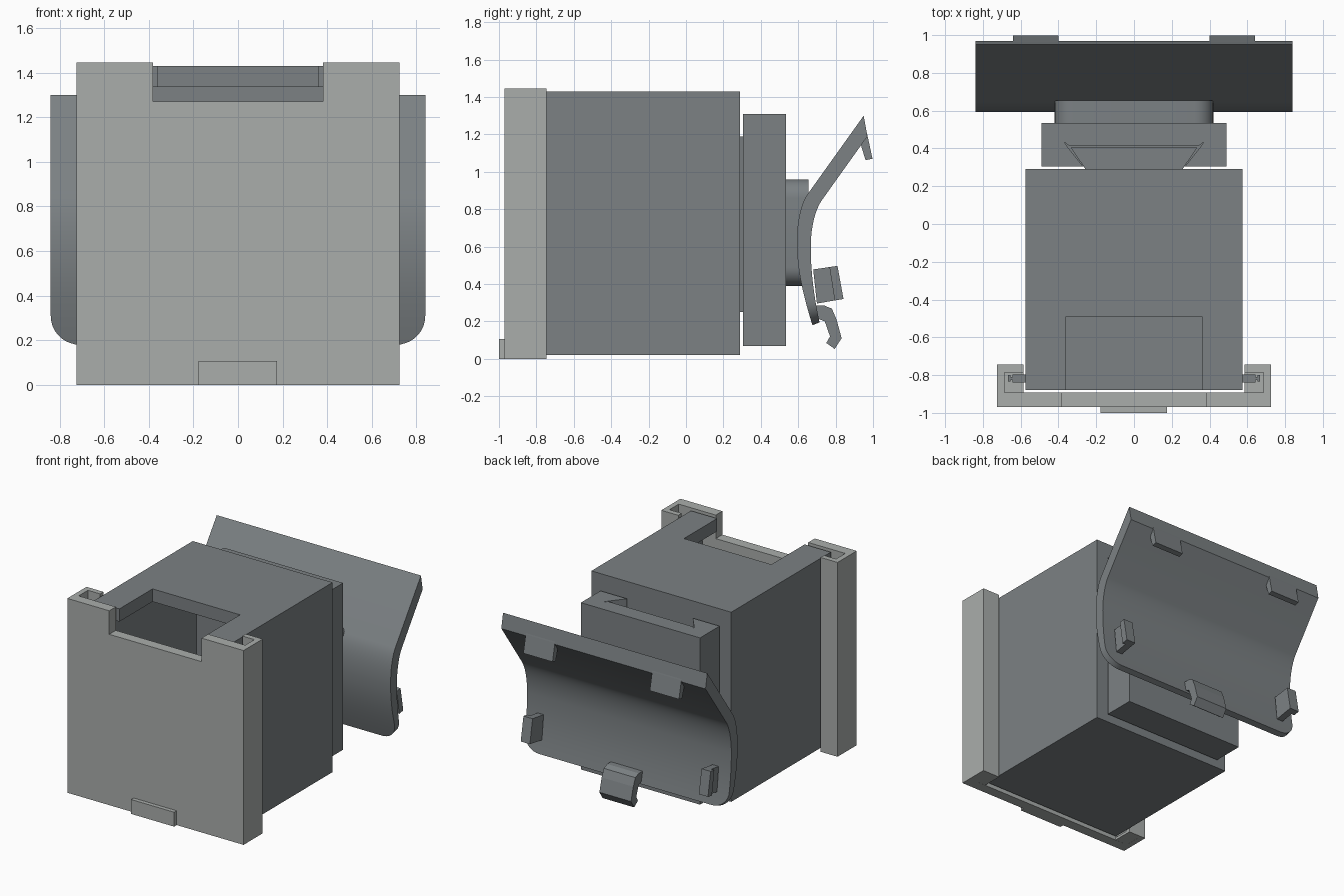
import bpy, bmesh, math
from mathutils import Vector

if "Cube" in bpy.data.objects:
    bpy.data.objects.remove(bpy.data.objects["Cube"])


def material(name, rgb):
    m = bpy.data.materials.new(name)
    m.diffuse_color = (*rgb, 1)
    m.use_nodes = True
    m.node_tree.nodes["Principled BSDF"].inputs["Base Color"].default_value = m.diffuse_color
    return m


LIGHT = material("light grey", (0.40, 0.42, 0.41))
DARK = material("slate grey", (0.20, 0.22, 0.23))


def finish(name, bm, mat):
    bmesh.ops.recalc_face_normals(bm, faces=bm.faces)
    me = bpy.data.meshes.new(name)
    bm.to_mesh(me)
    bm.free()
    ob = bpy.data.objects.new(name, me)
    bpy.context.collection.objects.link(ob)
    me.materials.append(mat)
    return ob


def prism(name, pts, axis, lo, hi, mat=DARK):
    """Extrude a 2D outline along an axis: X takes (y,z), Y takes (x,z), Z takes (x,y)."""
    place = {'X': lambda a, b, t: (t, a, b),
             'Y': lambda a, b, t: (a, t, b),
             'Z': lambda a, b, t: (a, b, t)}[axis]
    bm = bmesh.new()
    ends = [[bm.verts.new(place(a, b, t)) for a, b in pts] for t in (lo, hi)]
    for e in ends:
        bm.faces.new(e)
    n = len(pts)
    for i in range(n):
        j = (i + 1) % n
        bm.faces.new((ends[0][i], ends[0][j], ends[1][j], ends[1][i]))
    return finish(name, bm, mat)


def box(name, x0, x1, y0, y1, z0, z1, mat=DARK):
    return prism(name, [(x0, y0), (x1, y0), (x1, y1), (x0, y1)], 'Z', z0, z1, mat)


def cut(ob, cutter):
    """Subtract the cutter and remove it."""
    mod = ob.modifiers.new("cut", 'BOOLEAN')
    mod.operation = 'DIFFERENCE'
    mod.solver = 'EXACT'
    mod.object = cutter
    bpy.context.view_layer.objects.active = ob
    bpy.ops.object.modifier_apply(modifier=mod.name)
    bpy.data.objects.remove(cutter)


def mirrored(half):
    """Complete an outline from its +x half."""
    return half + [(-x, y) for x, y in reversed(half)]


# Hollow housing, open at the front and at the top near the front
housing = box("housing", -0.575, 0.575, -0.88, 0.29, 0.02, 1.43)
cut(housing, box("cavity", -0.48, 0.48, -1.0, 0.195, 0.115, 1.335))
cut(housing, box("top_opening", -0.36, 0.36, -1.0, -0.49, 1.25, 1.6))

# Sliding front panel with a C-shaped rail on each side
panel = prism("front_panel", mirrored([
    (0.725, -0.97), (0.725, -0.745), (0.585, -0.745), (0.585, -0.785),
    (0.685, -0.785), (0.685, -0.893)]), 'Z', 0, 1.445, LIGHT)
cut(panel, box("panel_notch", -0.38, 0.38, -1.1, -0.8, 1.27, 1.6))
box("panel_tab", -0.178, 0.175, -1.0, -0.965, 0, 0.107, LIGHT)

for side, s in (("left", -1), ("right", 1)):
    # Closed rail end and the tongue that runs in the rail
    xs = sorted((s * 0.585, s * 0.70))
    box(side + "_rail_floor", *xs, -0.90, -0.76, 0.0005, 0.02, LIGHT)
    tongue = [(0.57, -0.84), (0.642, -0.84), (0.642, -0.826), (0.655, -0.826),
              (0.655, -0.835), (0.668, -0.835), (0.668, -0.80), (0.655, -0.80),
              (0.655, -0.809), (0.642, -0.809), (0.642, -0.796), (0.57, -0.796)]
    prism(side + "_tongue", [(s * x, y) for x, y in tongue], 'Z', 0.3, 1.15)

# Dovetail on the housing and the mounting block that takes it
prism("dovetail", mirrored([(0.25, 0.28), (0.335, 0.405)]), 'Z', 0.25, 1.19)
block = box("mount_block", -0.49, 0.49, 0.305, 0.535, 0.07, 1.31)
cut(block, prism("groove", mirrored([(0.25, 0.28), (0.35, 0.405), (0.37, 0.435),
                                     (0.345, 0.415)]), 'Z', 0.25, 1.5))

# Neck with rounded corners
neck = []
R = 0.10
for cx, cz, a0 in ((0.32, 0.86, 0), (-0.32, 0.86, 90), (-0.32, 0.49, 180), (0.32, 0.49, 270)):
    for i in range(9):
        a = math.radians(a0 + i * 11.25)
        neck.append((cx + R * math.cos(a), cz + R * math.sin(a)))
neck_ob = prism("neck", neck, 'Y', 0.53, 0.655)


# Curved holder plate: front and back curves in (y, z), from bottom to top
def bez(p, t):
    u = 1 - t
    a, b, c, d = map(Vector, p)
    return a * u**3 + b * 3 * u * u * t + c * 3 * u * t * t + d * t**3


front = [[(0.676, 0.18), (0.630, 0.33), (0.593, 0.47), (0.593, 0.62)],
         [(0.593, 0.62), (0.593, 0.72), (0.608, 0.82), (0.65, 0.88)]]
back = [[(0.714, 0.195), (0.685, 0.33), (0.667, 0.46), (0.667, 0.60)],
        [(0.667, 0.60), (0.667, 0.69), (0.686, 0.785), (0.722, 0.842)]]
rows = []
N = 16
for i in range(N + 1):
    t = (i / N) ** 2
    rows.append((bez(front[0], t), bez(back[0], t)))
for i in range(1, 11):
    rows.append((bez(front[1], i / 10), bez(back[1], i / 10)))
rows.append((Vector((0.95, 1.30)), Vector((0.97, 1.19))))


def half_width(z, r=0.13, bottom=0.18):
    d = max(0.0, bottom + r - z)
    return 0.84 - r + math.sqrt(max(0.0, r * r - d * d))


bm = bmesh.new()
rings = []
for f, b in rows:
    w = half_width(f.y)
    rings.append([bm.verts.new(c) for c in
                  ((-w, f.x, f.y), (w, f.x, f.y), (w, b.x, b.y), (-w, b.x, b.y))])
for lo, hi in zip(rings, rings[1:]):
    for k in range(4):
        m = (k + 1) % 4
        bm.faces.new((lo[k], lo[m], hi[m], hi[k]))
bm.faces.new(rings[0])
bm.faces.new(rings[-1])
plate = finish("holder_plate", bm, DARK)

# Upper hooks and side clips on the holder plate
for side, s in (("left", -1), ("right", 1)):
    prism(side + "_upper_hook", [(0.962, 1.225), (0.969, 1.20), (0.997, 1.07), (0.96, 1.062),
                                 (0.936, 1.14)], 'X', *sorted((s * 0.40, s * 0.64)))
    prism(side + "_side_clip", [(0.68, 0.478), (0.81, 0.497), (0.842, 0.32), (0.70, 0.296)],
          'X', *sorted((s * 0.695, s * 0.745)))
    prism(side + "_clip_lip", [(0.767, 0.491), (0.81, 0.497), (0.842, 0.32), (0.795, 0.312)],
          'X', *sorted((s * 0.70, s * 0.77)))

# Bottom latch
prism("bottom_latch", [(0.695, 0.285), (0.74, 0.285), (0.78, 0.268), (0.805, 0.21), (0.832, 0.11),
                       (0.795, 0.053), (0.75, 0.085), (0.77, 0.12), (0.742, 0.20),
                       (0.705, 0.215)], 'X', -0.13, 0.13)

# Smooth the curved parts, keep their edges sharp
for ob in (plate, neck_ob):
    bpy.ops.object.select_all(action='DESELECT')
    ob.select_set(True)
    bpy.context.view_layer.objects.active = ob
    bpy.ops.object.shade_smooth_by_angle(angle=math.radians(30))
